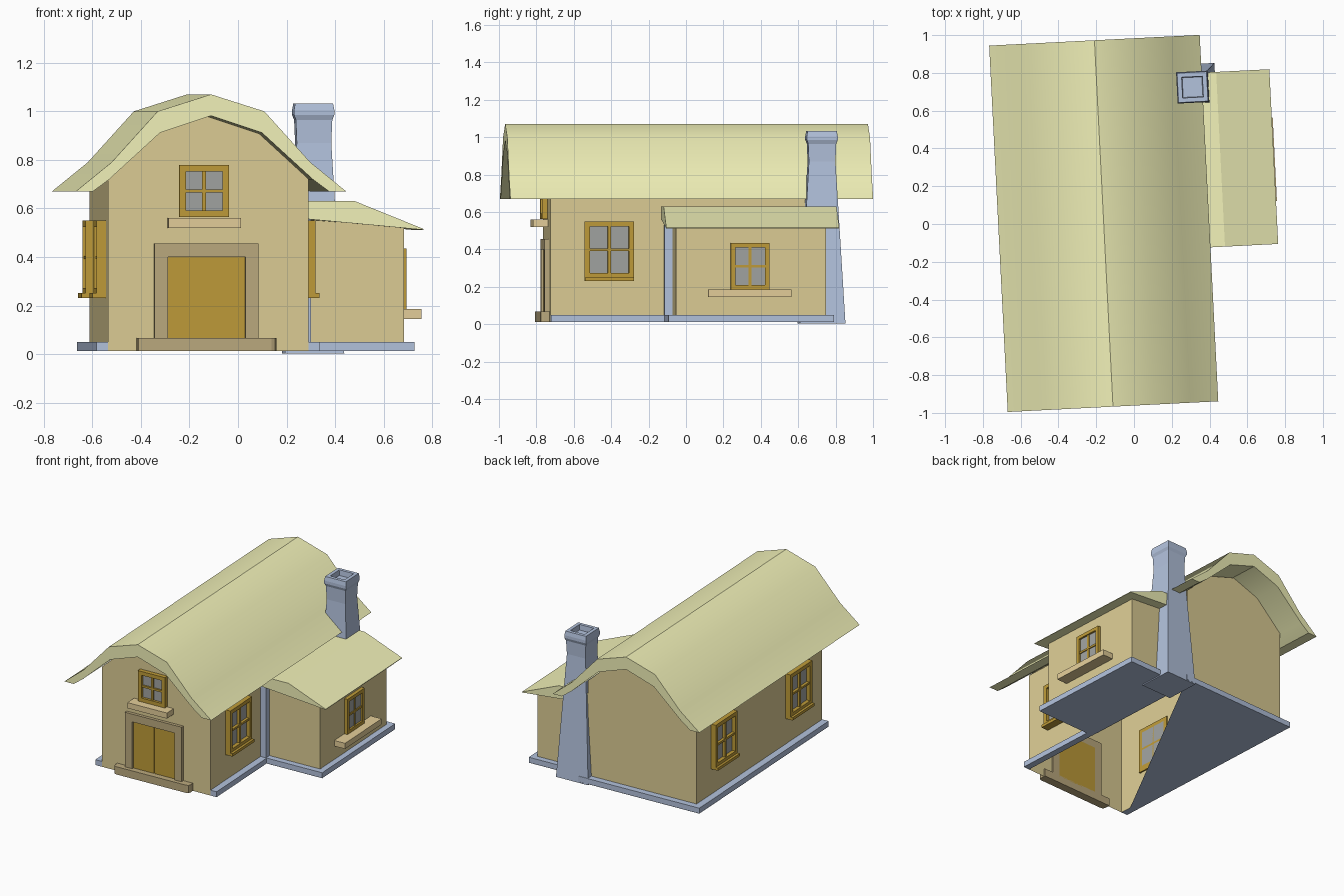
import bpy, bmesh, math
from mathutils import Matrix, Vector

if "Cube" in bpy.data.objects:
    bpy.data.objects.remove(bpy.data.objects["Cube"])

YAW = Matrix.Rotation(math.radians(2.9), 4, 'Z')   # whole house is turned slightly
X0 = -0.16                                         # centre line of main house


def material(name, rgb):
    m = bpy.data.materials.new(name)
    m.diffuse_color = (*rgb, 1)
    m.use_nodes = True
    m.node_tree.nodes["Principled BSDF"].inputs["Base Color"].default_value = m.diffuse_color
    return m


THATCH = material("thatch", (0.90, 0.90, 0.49))
PLASTER = material("plaster", (0.72, 0.61, 0.30))
STONE = material("stone", (0.45, 0.54, 0.72))
WOOD = material("wood", (0.52, 0.33, 0.04))
BEAM = material("beam", (0.50, 0.40, 0.21))
SILL = material("sill", (0.78, 0.62, 0.32))
GLASS = material("glass", (0.36, 0.37, 0.36))


def finish(name, bm, mat, smooth=None, recalc=True):
    if recalc:
        bmesh.ops.recalc_face_normals(bm, faces=bm.faces)
    bm.transform(YAW)
    me = bpy.data.meshes.new(name)
    bm.to_mesh(me)
    bm.free()
    me.materials.append(mat)
    ob = bpy.data.objects.new(name, me)
    bpy.context.collection.objects.link(ob)
    if smooth:
        bpy.ops.object.select_all(action='DESELECT')
        ob.select_set(True)
        bpy.context.view_layer.objects.active = ob
        bpy.ops.object.shade_smooth_by_angle(angle=math.radians(smooth))
    return ob


def add_box(bm, lo, hi, frame=Matrix()):
    lo, hi = Vector(lo), Vector(hi)
    m = Matrix.Translation((lo + hi) / 2) @ Matrix.Diagonal((*(hi - lo), 1))
    return bmesh.ops.create_cube(bm, size=1, matrix=frame @ m)["verts"]


def box(name, lo, hi, mat, frame=Matrix()):
    bm = bmesh.new()
    add_box(bm, lo, hi, frame)
    return finish(name, bm, mat)


def prism(name, profile, y0, y1, mat, closed=True, smooth=None):
    """Extrude an x-z profile along y; closed=False leaves the last edge open."""
    bm = bmesh.new()
    a, b = [[bm.verts.new((x, y, z)) for x, z in profile] for y in (y0, y1)]
    n = len(profile)
    for i in range(n if closed else n - 1):
        j = (i + 1) % n
        bm.faces.new((a[i], a[j], b[j], b[i]))
    bm.faces.new(a)
    bm.faces.new(b)
    return finish(name, bm, mat, smooth)


def mirrored(half):
    """Half profile from eave to ridge, mirrored about the centre line."""
    return [(X0 - x, z) for x, z in half] + [(X0 + x, z) for x, z in half[-2::-1]]


def wall_frame(origin, along, out):
    m = Matrix((along, out, (0, 0, 1))).transposed().to_4x4()
    return Matrix.Translation(origin) @ m


def window(name, frame, w, h, depth, bar=0.027, lip=0.0):
    """Four-pane window: w, h are half sizes, frame is u / outward / z."""
    bm = bmesh.new()
    for s in (-1, 1):
        add_box(bm, (min(s * w, s * (w - bar)), -.01, -h), (max(s * w, s * (w - bar)), depth, h), frame)
        add_box(bm, (-w + bar, -.01, min(s * h, s * (h - bar))), (w - bar, depth, max(s * h, s * (h - bar))), frame)
    add_box(bm, (-.008, -.01, -h + bar), (.008, depth - .008, h - bar), frame)
    add_box(bm, (-w + bar, -.01, -.007), (w - bar, depth - .006, .007), frame)
    if lip:
        add_box(bm, (-w, -.01, -h - .015), (w, depth + lip, -h + .005), frame)
    finish(name + "_frame", bm, WOOD)
    box(name + "_glass", (-w + bar, -.01, -h + bar), (w - bar, .012, h - bar), GLASS, frame)


# main body and thatched roof
FRONT, BACK = -.737, .785
prism("main_walls", mirrored([(.413, .012), (.413, .722), (.21, .908), (0, .978)]),
      FRONT, BACK, PLASTER, closed=False, smooth=33)
outer = mirrored([(.558, .67), (.41, .79), (.22, 1.0), (0, 1.07)])
inner = mirrored([(.487, .67), (.42, .72), (.21, .912), (0, .982)])
prism("main_roof", outer + inner[::-1], -.96, .982, THATCH, smooth=33)

# side annex with lean-to roof
prism("annex_walls", [(.25, .012), (.25, .557), (.68, .522), (.68, .012)],
      -.088, .714, PLASTER, closed=False)
prism("annex_roof", [(.25, .63), (.475, .63), (.757, .516), (.757, .512), (.25, .559)],
      -.144, .782, THATCH)

# stone foundation kerb around the walls, open along the front
kerb_out = [(-.622, FRONT), (-.622, .83), (.30, .83), (.30, .755), (.722, .755),
            (.722, -.13), (.30, -.13), (.30, FRONT)]
kerb_in = [(-.573, FRONT), (-.573, BACK), (.253, BACK), (.253, .714), (.68, .714),
           (.68, -.088), (.253, -.088), (.253, FRONT)]
bm = bmesh.new()
rings = [[bm.verts.new(v) for v in ((*o, .012), (*o, .05), (*i, .05), (*i, .012))]
         for o, i in zip(kerb_out, kerb_in)]
for r, s in zip(rings, rings[1:]):
    for k in range(4):
        bm.faces.new((r[k], r[k - 1], s[k - 1], s[k]))
bm.faces.new(rings[0])
bm.faces.new(rings[-1])
finish("foundation_kerb", bm, STONE)

# floor slabs seen from below
bm = bmesh.new()
for pts in ([kerb_out[0], kerb_out[1], kerb_out[2]],
            [(.253, -.13), (.253, .755), (.722, .755), (.722, -.13)]):
    bm.faces.new([bm.verts.new((x, y, .011)) for x, y in pts])
finish("floor", bm, STONE, recalc=False)
box("corner_post", (.25, -.13, .04), (.294, -.085, .56), STONE)

# tapered chimney with a flared, hollow top
bm = bmesh.new()
cx, cy = .346, .708
loft = [(.122, .003), (.071, .87), (.075, .965), (.083, .985), (.083, 1.005),
        (.078, 1.033), (.055, 1.033), (.052, .995)]
rings = [[bm.verts.new((cx + sx * h, cy + sy * h, z))
          for sx, sy in ((-1, -1), (1, -1), (1, 1), (-1, 1))] for h, z in loft]
for r, s in zip(rings, rings[1:]):
    for k in range(4):
        bm.faces.new((r[k - 1], r[k], s[k], s[k - 1]))
bm.faces.new(rings[0])
bm.faces.new(rings[-1])
finish("chimney", bm, STONE)

# double door, its surround and the rounded step
front = wall_frame((-.168, FRONT, 0), (1, 0, 0), (0, -1, 0))
bm = bmesh.new()
for s in (-.215, .16):
    add_box(bm, (s, -.01, .06), (s + .055, .022, .40), front)
add_box(bm, (-.215, -.01, .40), (.215, .022, .455), front)
finish("door_surround", bm, BEAM)
bm = bmesh.new()
for s in (-.16, .004):
    add_box(bm, (s, -.01, .06), (s + .156, .008, .40), front)
add_box(bm, (-.16, -.01, .06), (.16, .003, .40), front)
finish("door_leaves", bm, WOOD)
bm = bmesh.new()
add_box(bm, (-.287, -.01, .012), (.287, .05, .067), front)
edges = [e for e in bm.edges if abs(e.verts[0].co.z - e.verts[1].co.z) > .01
         and e.verts[0].co.y < FRONT]
bmesh.ops.bevel(bm, geom=edges, offset=.02, segments=2, profile=.5, affect='EDGES')
finish("door_step", bm, BEAM)

# windows on every wall
upper = wall_frame((-.178, FRONT, .672), (1, 0, 0), (0, -1, 0))
window("upper_window", upper, .103, .108, .03)
box("upper_sill", (-.15, -.01, -.152), (.15, .08, -.112), SILL, upper)

annex = wall_frame((.68, .308, .31), (0, 1, 0), (1, 0, 0))
window("annex_window", annex, .104, .125, .025, bar=.024)
box("annex_sill", (-.225, -.01, -.165), (.218, .082, -.125), SILL, annex)

for name, x, y, s in (("right_window", .253, -.425, 1), ("left_front_window", -.573, -.425, -1),
                      ("left_back_window", -.573, .48, -1)):
    window(name, wall_frame((x, y, .398), (0, 1, 0), (s, 0, 0)), .132, .152, .038, lip=.017)
